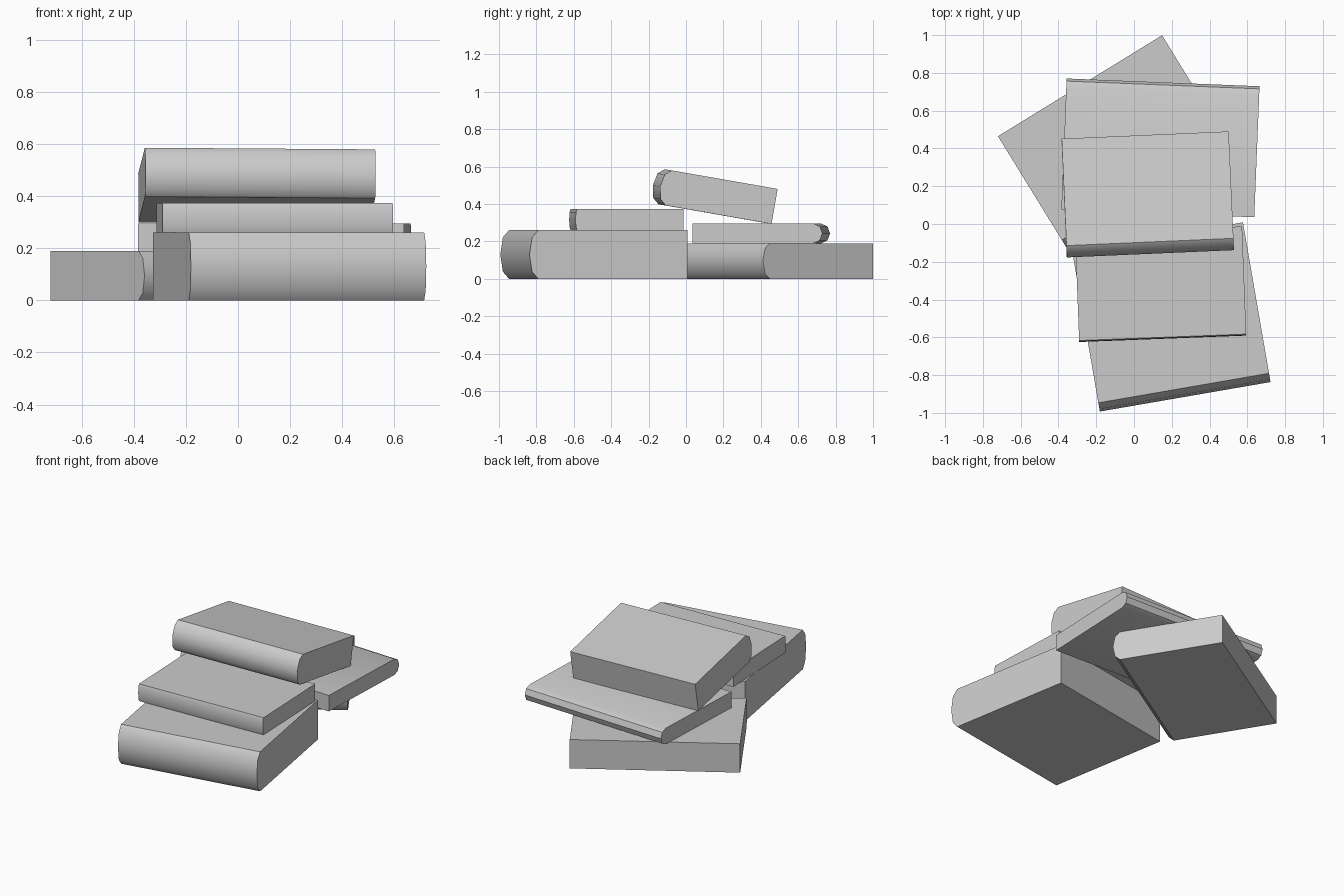
import bpy
import bmesh
from math import sin, cos, pi, radians

cube = bpy.data.objects.get("Cube")
if cube:
    bpy.data.objects.remove(cube, do_unlink=True)

# One plain grey for the whole pile
grey = bpy.data.materials.new("plain_grey")
grey.use_nodes = True
colour = (0.6, 0.6, 0.6, 1)
grey.diffuse_color = colour
grey.node_tree.nodes["Principled BSDF"].inputs["Base Color"].default_value = colour

SPINE_SEGMENTS = 4


def book(name, location, size, bulge, rotation):
    """Closed book: a box whose local -y side is a rounded spine; origin at the bottom centre."""
    width, depth, height = size
    half = height / 2
    front = -depth / 2 + bulge
    profile = [(depth / 2, 0), (depth / 2, height)]
    for i in range(SPINE_SEGMENTS + 1):
        a = pi * i / SPINE_SEGMENTS
        profile.append((front - bulge * sin(a), half + half * cos(a)))

    # Side outline extruded along the spine
    bm = bmesh.new()
    side = bm.faces.new([bm.verts.new((-width / 2, y, z)) for y, z in profile])
    extruded = bmesh.ops.extrude_face_region(bm, geom=[side])["geom"]
    moved = [v for v in extruded if isinstance(v, bmesh.types.BMVert)]
    bmesh.ops.translate(bm, verts=moved, vec=(width, 0, 0))
    bmesh.ops.recalc_face_normals(bm, faces=bm.faces)
    mesh = bpy.data.meshes.new(name)
    bm.to_mesh(mesh)
    bm.free()

    mesh.materials.append(grey)
    obj = bpy.data.objects.new(name, mesh)
    obj.location = location
    obj.rotation_euler = [radians(a) for a in rotation]
    bpy.context.collection.objects.link(obj)
    bpy.ops.object.select_all(action="DESELECT")
    obj.select_set(True)
    bpy.context.view_layer.objects.active = obj
    bpy.ops.object.shade_smooth_by_angle(angle=radians(39))
    return obj


# Bottom layer
book("front_thick_book", (0.198, -0.492, 0), (0.917, 0.858, 0.26), 0.047, (0, 0, 9.8))
book("back_bottom_book", (-0.105, 0.438, 0), (1.02, 0.69, 0.19), 0.045, (0, 0, 31.6))

# Middle layer, the thin one with its spine turned to the back
book("front_upper_book", (0.141, -0.319, 0.26), (0.885, 0.578, 0.113), 0.008, (0, 0, 2.2))
book("back_thin_book", (0.14, 0.403, 0.19), (1.022, 0.694, 0.105), 0.047, (0, 0, 177.7))

# Top book leaning across the two stacks
book("leaning_top_book", (0.073, 0.132, 0.35), (0.885, 0.622, 0.19), 0.047, (-9.9, 0.4, 2.5))
